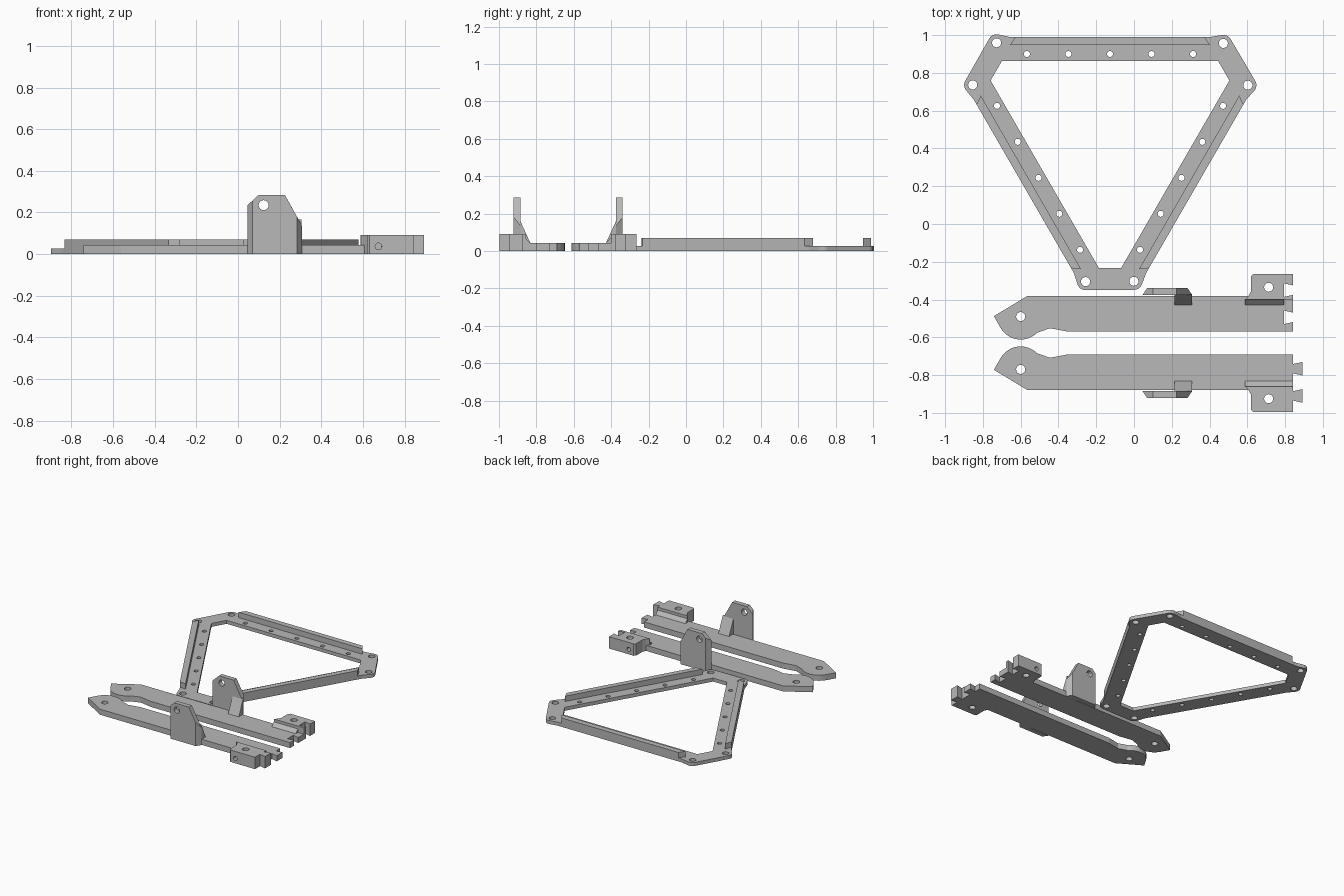
import bpy, bmesh, math
from mathutils import Matrix

if "Cube" in bpy.data.objects:
    bpy.data.objects.remove(bpy.data.objects["Cube"], do_unlink=True)

GREY = (0.48, 0.48, 0.48, 1)
mat = bpy.data.materials.new("plain grey")
mat.use_nodes = True
mat.diffuse_color = GREY
mat.node_tree.nodes["Principled BSDF"].inputs["Base Color"].default_value = GREY

MIRROR_Y = -0.63          # line between the two arms


def arc(cx, cy, r, a0, a1, n=8):
    angles = [math.radians(a0 + (a1 - a0) * i / n) for i in range(n + 1)]
    return [(cx + r * math.cos(a), cy + r * math.sin(a)) for a in angles]


def hole(cx, cy, r, n=20):
    return arc(cx, cy, r, 0, 360, n)[:-1]


def spin(points, k):
    """Rotate 2D points clockwise by k thirds of a turn."""
    c, s = math.cos(k * math.tau / 3), math.sin(k * math.tau / 3)
    return [(x * c + y * s, y * c - x * s) for x, y in points]


def solid(name, outline, lo, hi, holes=(), place=None, mirrored=False, tweak=None):
    """Extrude an outline with holes from lo to hi, then place it."""
    bm = bmesh.new()
    for loop in [outline, *holes]:
        vs = [bm.verts.new((x, y, lo)) for x, y in loop]
        for a, b in zip(vs, vs[1:] + vs[:1]):
            bm.edges.new((a, b))
    bmesh.ops.triangle_fill(bm, use_beauty=True, edges=bm.edges[:], normal=(0, 0, 1))
    ext = bmesh.ops.extrude_face_region(bm, geom=bm.faces[:])["geom"]
    top = [g for g in ext if isinstance(g, bmesh.types.BMVert)]
    bmesh.ops.translate(bm, verts=top, vec=(0, 0, hi - lo))
    if place:
        bm.transform(place)
    if tweak:
        tweak(bm)
    if mirrored:
        for v in bm.verts:
            v.co.y = 2 * MIRROR_Y - v.co.y
    bmesh.ops.recalc_face_normals(bm, faces=bm.faces[:])
    mesh = bpy.data.meshes.new(name)
    bm.to_mesh(mesh)
    bm.free()
    mesh.materials.append(mat)
    ob = bpy.data.objects.new(name, mesh)
    bpy.context.collection.objects.link(ob)
    return ob


# Local (x, y, depth) to world: upright outlines facing front, and side profiles
FACING_FRONT = Matrix(((1, 0, 0, 0), (0, 0, 1, 0), (0, 1, 0, 0), (0, 0, 0, 1)))
FACING_SIDE = Matrix(((0, 0, 1, 0), (1, 0, 0, 0), (0, 1, 0, 0), (0, 0, 0, 1)))

# Triangular frame with clipped corners and bolt holes
outer, inner, holes = [], [], []
for k in range(3):
    side = [(-0.53, 0.527), (0.53, 0.527)]
    side += arc(0.6, 0.493, 0.045, 98, 30) + arc(0.73, 0.272, 0.045, 30, -38)
    outer += spin(side, k)
    inner += spin([(-0.573, 0.399), (0.573, 0.399)], k)
    for x, y, r in [(0.6, 0.493, 0.024), (0.73, 0.272, 0.024)] + \
                   [(0.22 * i, 0.437, 0.016) for i in range(-2, 3)]:
        holes.append(hole(*spin([(x, y)], k)[0], r))
CENTRE = Matrix.Translation((-0.127, 0.463, 0))
solid("frame_plate", outer, 0, 0.027, [inner] + holes, CENTRE)

# Raised rib along the outside of each frame side
for k, name in enumerate(["back", "left", "right"]):
    rib = [(-0.5, 0.527), (0.5, 0.527), (0.53, 0.484), (-0.53, 0.484)]
    solid("frame_rib_" + name, spin(rib, k), 0.02, 0.069, (), CENTRE)


def dovetail(x, y):
    """Stepped end edge, running towards -y."""
    return [(x, y + 0.025), (x + 0.05, y + 0.036), (x + 0.05, y - 0.036), (x, y - 0.025)]


def chamfer_upright(bm):
    """Narrow the outer face of the upright, keeping its slopes flat."""
    for v in bm.verts:
        if v.co.y < -0.9:
            if v.co.x < 0.05:
                v.co.x, v.co.z = 0.07, 0.257 if v.co.z > 0.1 else 0
            elif v.co.x > 0.3:
                v.co.x, v.co.z = 0.283, 0.18 if v.co.z > 0.1 else 0


def build_arm(prefix, mirrored):
    END = 0.843
    # Front arm has tabs, back arm has matching sockets
    joint = END - 0.05 if mirrored else END

    def end_edge(y):
        pts = dovetail(joint, y)
        if mirrored:
            a, b, c, d = pts
            return [(END, a[1]), (joint, b[1]), (joint, c[1]), (END, d[1])]
        return pts

    # Flat arm with a pointed, rounded tip
    outline = [(END, -0.69), (-0.347, -0.69), (-0.445, -0.708)]
    outline += arc(-0.6, -0.77, 0.122, 45, 148, 12)
    outline += [(-0.742, -0.772), (-0.563, -0.88), (0.78, -0.88), (0.78, -0.87), (END, -0.87)]
    outline += end_edge(-0.766)[::-1]
    solid(prefix + "_arm", outline, 0, 0.043, [hole(-0.6, -0.77, 0.024)], None, mirrored)

    # Thick end block
    outline = [(END, -0.859)] + end_edge(-0.91) + [(END, -0.996)]
    outline += [(0.632, -0.996), (0.62, -0.985), (0.62, -0.905), (0.607, -0.88), (0.588, -0.859)]
    block = solid(prefix + "_end_block", outline, 0, 0.092,
                  [hole(0.713, -0.925, 0.024)], None, mirrored)
    cutter = solid(prefix + "_bolt_cutter", hole(0.675, 0.037, 0.016), -1.05, -0.92,
                   (), FACING_FRONT, mirrored)
    cutter.hide_render = True
    cutter.hide_set(True)
    cut = block.modifiers.new("side_bolt_hole", 'BOOLEAN')
    cut.object, cut.operation, cut.solver = cutter, 'DIFFERENCE', 'EXACT'
    bpy.context.view_layer.update()
    done = block.evaluated_get(bpy.context.evaluated_depsgraph_get())
    block.data = bpy.data.meshes.new_from_object(done)
    block.modifiers.clear()
    bpy.data.objects.remove(cutter, do_unlink=True)

    # Sloped fillet between block and arm
    fillet = [(-0.862, 0), (-0.862, 0.092), (-0.859, 0.092), (-0.859, 0.07), (-0.832, 0.043), (-0.832, 0)]
    solid(prefix + "_block_fillet", fillet, 0.588, joint, (), FACING_SIDE, mirrored)

    # Upright lug with a pivot hole
    lug = [(0.046, 0), (0.046, 0.235), (0.1, 0.285), (0.225, 0.285), (0.308, 0.135), (0.308, 0)]
    solid(prefix + "_lug", lug, -0.921, -0.885, [hole(0.123, 0.235, 0.024)],
          FACING_FRONT, mirrored, chamfer_upright)

    # Gusset bracing the lug
    gusset = [(-0.888, 0), (-0.888, 0.165), (-0.832, 0.043), (-0.832, 0)]
    solid(prefix + "_gusset", gusset, 0.215, 0.306, (), FACING_SIDE, mirrored)


build_arm("front", False)
build_arm("back", True)
